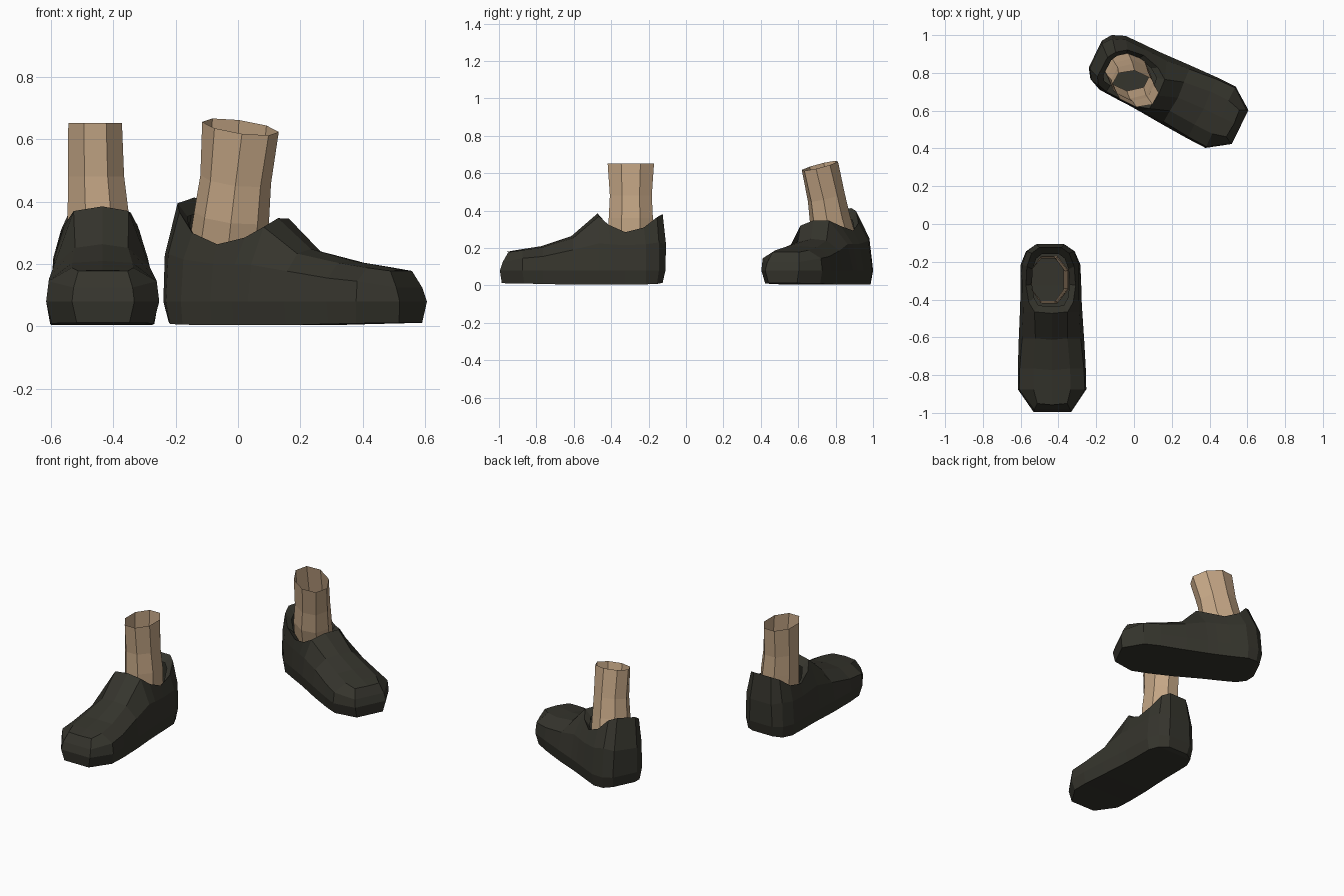
import bpy, bmesh, math
from mathutils import Matrix, Vector

if "Cube" in bpy.data.objects:
    bpy.data.objects.remove(bpy.data.objects["Cube"])


def material(name, rgb):
    m = bpy.data.materials.new(name)
    m.diffuse_color = (*rgb, 1)
    m.use_nodes = True
    m.node_tree.nodes["Principled BSDF"].inputs["Base Color"].default_value = m.diffuse_color
    return m


LEATHER = material("dark leather", (0.036, 0.035, 0.026))
SKIN = material("tan skin", (0.55, 0.38, 0.235))

# Half cross-sections from toe to heel; each is (y, half width, z) for
# sole edge, widest line, shoulder and upper edge (the rim from index 4 on)
STATIONS = [
    [(-.69, .075, .012), (-.70, .09, .08), (-.685, .085, .125), (-.655, .07, .178)],
    [(-.57, .155, .010), (-.58, .173, .08), (-.58, .165, .145), (-.58, .09, .188)],
    [(-.47, .160, .008), (-.47, .173, .08), (-.47, .163, .155), (-.47, .09, .204)],
    [(-.31, .155, .004), (-.31, .168, .08), (-.31, .150, .190), (-.31, .08, .252)],
    [(-.17, .148, .004), (-.17, .162, .08), (-.17, .145, .225), (-.17, .085, .37)],
    [(-.11, .146, .004), (-.11, .160, .08), (-.11, .146, .220), (-.12, .115, .325)],
    [(-.03, .146, .004), (-.03, .160, .08), (-.03, .148, .215), (-.03, .130, .285)],
    [(.08, .146, .006), (.08, .158, .08), (.08, .150, .220), (.07, .125, .310)],
    [(.14, .120, .008), (.15, .130, .08), (.15, .125, .230), (.14, .100, .365)],
    [(.17, .070, .014), (.185, .08, .08), (.188, .075, .220), (.17, .060, .382)],
]
RIDGE = [.18, .193, .21, .264, .385]   # centre line height over the toe and instep
COLLAR = 4                             # station where the opening begins


def clamp(v):
    return max(0.0, min(1.0, v))


def build_object(name, bm, mat, mirror, lean, roll, place):
    """Mirror, bend at the ankle, place, and make an object."""
    for v in bm.verts:
        if mirror:
            v.co.x = -v.co.x
        w = clamp((v.co.z - .1) / .25) * clamp((v.co.y + .42) / .25)
        rot = Matrix.Rotation(lean * w, 3, 'X') @ Matrix.Rotation(roll * w, 3, 'Y')
        pivot = Vector((0, 0, .1))
        v.co = place @ (pivot + rot @ (v.co - pivot))
    bmesh.ops.recalc_face_normals(bm, faces=bm.faces)
    me = bpy.data.meshes.new(name)
    bm.to_mesh(me)
    bm.free()
    me.materials.append(mat)
    ob = bpy.data.objects.new(name, me)
    bpy.context.collection.objects.link(ob)


def shoe():
    bm = bmesh.new()
    sides = {-1: [], 1: []}
    ridge = []
    for i, pts in enumerate(STATIONS):
        for s in sides:
            sides[s].append([bm.verts.new((s * w - .025 * y * (s > 0) - (0 if s > 0 else .002), y, z))
                             for y, w, z in pts])
        if i <= COLLAR:
            ridge.append(bm.verts.new((.005, pts[3][0] - .008, RIDGE[i])))
    L, R = sides[-1], sides[1]
    n = len(STATIONS)
    for i in range(n - 1):
        # side walls
        for col in (L, R):
            for k in range(3):
                bm.faces.new((col[i][k], col[i + 1][k], col[i + 1][k + 1], col[i][k + 1]))
        # sole
        bm.faces.new((L[i][0], L[i + 1][0], R[i + 1][0], R[i][0]))
        # instep
        if i < COLLAR:
            for col in (L, R):
                bm.faces.new((col[i][3], col[i + 1][3], ridge[i + 1], ridge[i]))
    # toe and heel ends
    for i in (0, n - 1):
        for k in range(3):
            bm.faces.new((L[i][k], R[i][k], R[i][k + 1], L[i][k + 1]))
    bm.faces.new((L[0][3], R[0][3], ridge[0]))
    # collar lining, turned inward from the rim
    rim = [ridge[COLLAR]] + [c[3] for c in R[COLLAR:]] + [c[3] for c in reversed(L[COLLAR:])]
    inner = [bm.verts.new((v.co.x * .76, v.co.y * .8, v.co.z - .04)) for v in rim]
    for i in range(len(rim)):
        j = (i + 1) % len(rim)
        bm.faces.new((rim[i], rim[j], inner[j], inner[i]))
    return bm


def ankle(sides=8):
    # open tube: (z, x radius, y radius, x centre)
    bm = bmesh.new()
    rings = []
    for z, rx, ry, cx in [(.2, .098, .125, -.005), (.36, .098, .118, -.008),
                          (.48, .090, .112, -.015), (.652, .086, .124, -.018)]:
        ring = []
        for k in range(sides):
            a = 2 * math.pi * (k + .5) / sides
            f = 1 / math.cos(math.pi / sides)
            ring.append(bm.verts.new((cx + rx * f * math.cos(a), ry * f * math.sin(a), z)))
        rings.append(ring)
    for lo, hi in zip(rings, rings[1:]):
        for k in range(sides):
            j = (k + 1) % sides
            bm.faces.new((lo[k], lo[j], hi[j], hi[k]))
    return bm


# Right foot points forward; left foot is mirrored, turned and bent at the ankle
FEET = [
    ("right", False, 0, 0, Matrix.Translation((-.44, -.295, 0))),
    ("left", True, math.radians(10), math.radians(-9),
     Matrix.Translation((-.045, .818, 0)) @ Matrix.Rotation(math.radians(64), 4, 'Z')
     @ Matrix.Diagonal((1, .97, 1, 1))),
]
for side, mirror, lean, roll, place in FEET:
    build_object(side + "_shoe", shoe(), LEATHER, mirror, lean, roll, place)
    build_object(side + "_ankle", ankle(), SKIN, mirror, lean, roll, place)
